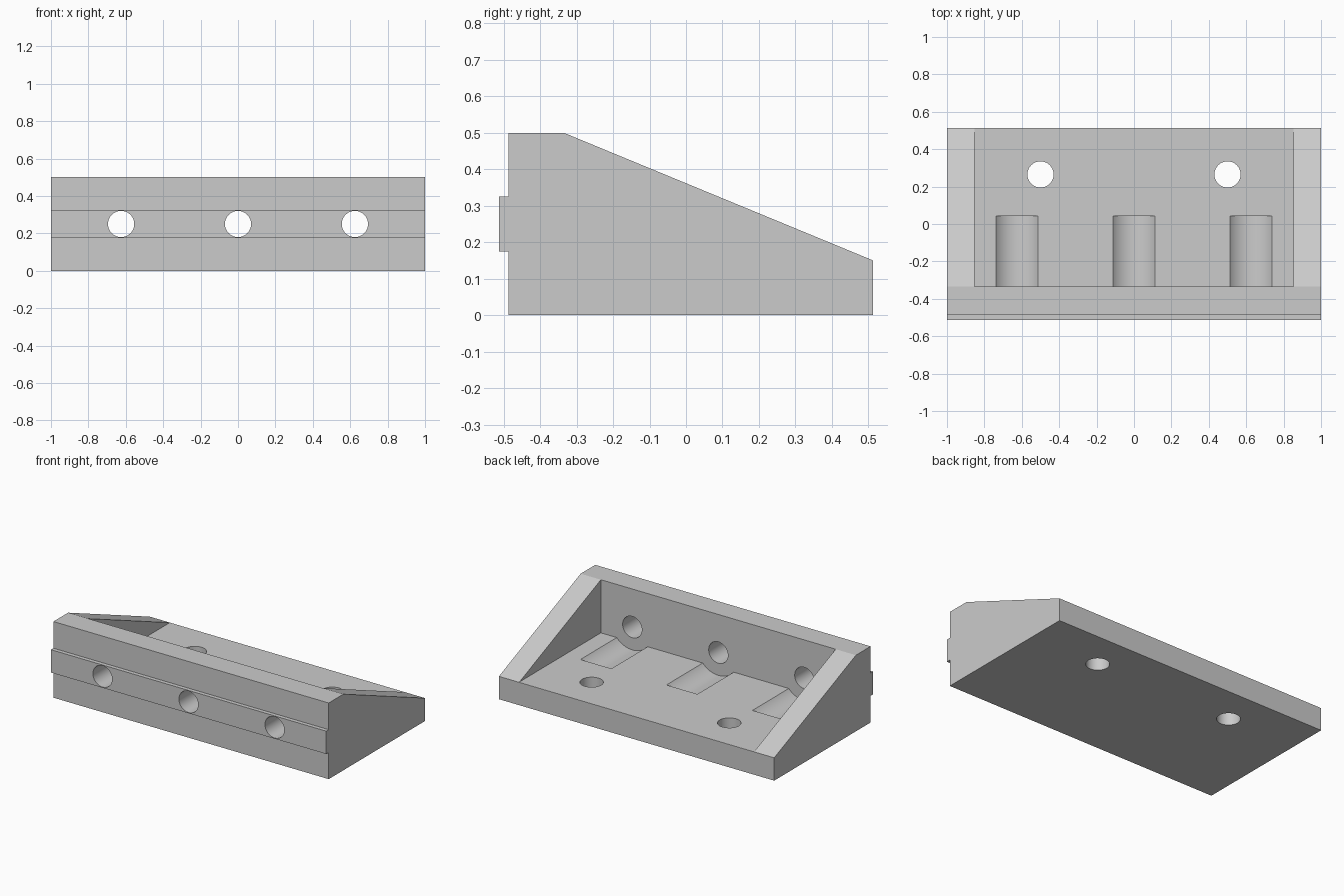
import bpy, bmesh, math
from mathutils import Matrix, Vector

cube = bpy.data.objects.get("Cube")
if cube:
    bpy.data.objects.remove(cube, do_unlink=True)

# One plain grey finish
grey = bpy.data.materials.new("plain grey")
grey.use_nodes = True
grey.diffuse_color = (0.6, 0.6, 0.6, 1)
grey.node_tree.nodes["Principled BSDF"].inputs["Base Color"].default_value = (0.6, 0.6, 0.6, 1)


def finish(name, bm):
    bmesh.ops.recalc_face_normals(bm, faces=bm.faces)
    mesh = bpy.data.meshes.new(name)
    bm.to_mesh(mesh)
    bm.free()
    mesh.materials.append(grey)
    ob = bpy.data.objects.new(name, mesh)
    bpy.context.collection.objects.link(ob)
    return ob


def extrude_profile(name, points, half_width):
    """Sweep a y-z outline along x."""
    bm = bmesh.new()
    face = bm.faces.new([bm.verts.new((-half_width, y, z)) for y, z in points])
    grown = bmesh.ops.extrude_face_region(bm, geom=[face])["geom"]
    verts = [g for g in grown if isinstance(g, bmesh.types.BMVert)]
    bmesh.ops.translate(bm, verts=verts, vec=(2 * half_width, 0, 0))
    return finish(name, bm)


def cylinder(name, start, end, radius):
    start, end = Vector(start), Vector(end)
    axis = end - start
    turn = Vector((0, 0, 1)).rotation_difference(axis).to_matrix().to_4x4()
    bm = bmesh.new()
    bmesh.ops.create_cone(bm, cap_ends=True, segments=64, radius1=radius, radius2=radius,
                          depth=axis.length, matrix=Matrix.Translation((start + end) / 2) @ turn)
    return finish(name, bm)


def cut(body, cutter):
    cutter.hide_render = True
    mod = body.modifiers.new("cut", "BOOLEAN")
    mod.operation = "DIFFERENCE"
    mod.solver = "EXACT"
    mod.object = cutter
    bpy.context.view_layer.objects.active = body
    bpy.ops.object.modifier_apply(modifier=mod.name)
    bpy.data.objects.remove(cutter, do_unlink=True)


FRONT, BACK, WALL = -0.487, 0.513, -0.335
TONGUE, FLOOR, HOLE_Z = -0.513, 0.151, 0.25

# Sloped body with a tongue along the front
bracket = extrude_profile("bracket_body", [
    (FRONT, 0), (BACK, 0), (BACK, 0.15), (WALL, 0.5), (FRONT, 0.5),
    (FRONT, 0.325), (TONGUE, 0.325), (TONGUE, 0.175), (FRONT, 0.175)], 1)

# Pocket between the two side ribs
cut(bracket, extrude_profile("pocket_cutter", [
    (WALL, FLOOR), (0.7, FLOOR), (0.7, 0.7), (WALL, 0.7)], 0.853))

# Front screw holes, each with a clearance groove in the floor
for x in (-0.625, 0, 0.625):
    cut(bracket, cylinder("groove_cutter", (x, WALL, HOLE_Z), (x, 0.042, HOLE_Z), 0.15))
    cut(bracket, cylinder("front_hole_cutter", (x, -0.7, HOLE_Z), (x, -0.2, HOLE_Z), 0.07))

# Vertical screw holes through the base
for x in (-0.5, 0.5):
    cut(bracket, cylinder("base_hole_cutter", (x, 0.265, -0.2), (x, 0.265, 0.4), 0.07))

# Smooth the bores, keep the edges crisp
bpy.ops.object.select_all(action="DESELECT")
bracket.select_set(True)
bpy.context.view_layer.objects.active = bracket
bpy.ops.object.shade_smooth_by_angle(angle=math.radians(20))
